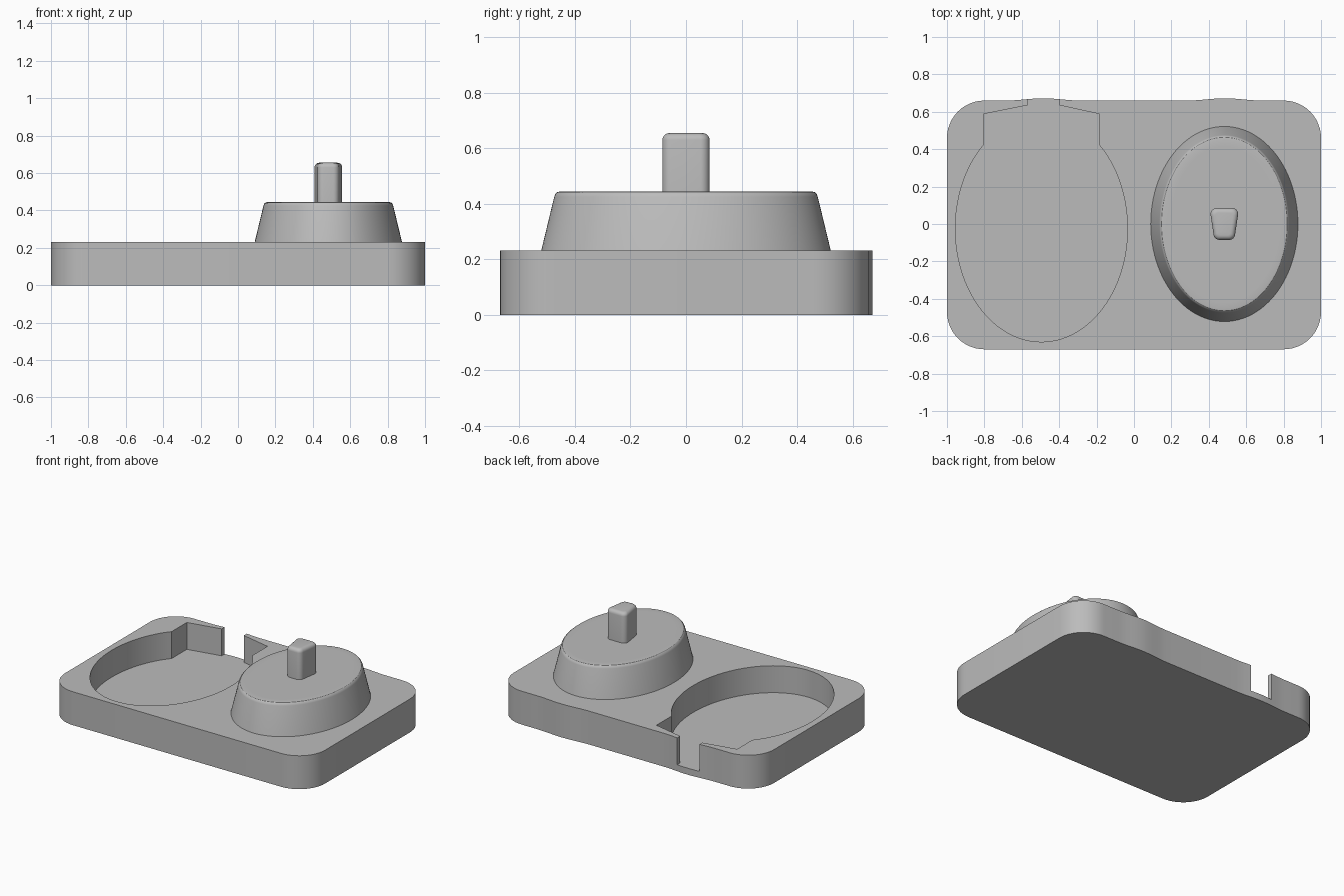
import bpy, bmesh
from math import sin, cos, pi

cube = bpy.data.objects.get("Cube")
if cube:
    bpy.data.objects.remove(cube, do_unlink=True)

grey = bpy.data.materials.new("matte grey")
grey.use_nodes = True
grey.diffuse_color = (0.5, 0.5, 0.5, 1)
grey.node_tree.nodes["Principled BSDF"].inputs["Base Color"].default_value = (0.5, 0.5, 0.5, 1)


def arc(cx, cy, rx, ry, start, end, steps):
    angles = [start + (end - start) * i / steps for i in range(steps + 1)]
    return [(cx + rx * cos(a), cy + ry * sin(a)) for a in angles]


def loft(name, rings):
    """Solid through stacked outlines, given as (z, points) pairs."""
    bm = bmesh.new()
    loops = [[bm.verts.new((x, y, z)) for x, y in pts] for z, pts in rings]
    n = len(loops[0])
    for low, high in zip(loops, loops[1:]):
        for i in range(n):
            j = (i + 1) % n
            bm.faces.new((low[i], low[j], high[j], high[i]))
    bm.faces.new(loops[0][::-1])
    bm.faces.new(loops[-1])
    bmesh.ops.recalc_face_normals(bm, faces=bm.faces)
    mesh = bpy.data.meshes.new(name)
    bm.to_mesh(mesh)
    bm.free()
    mesh.materials.append(grey)
    obj = bpy.data.objects.new(name, mesh)
    bpy.context.collection.objects.link(obj)
    return obj


def activate(obj):
    bpy.ops.object.select_all(action='DESELECT')
    obj.select_set(True)
    bpy.context.view_layer.objects.active = obj


def smooth(obj):
    activate(obj)
    bpy.ops.object.shade_smooth_by_angle(angle=pi / 6)


# Base slab: rounded corners and two shallow bulges along the back edge
HEIGHT, R, FRONT, BACK = 0.232, 0.2, -0.67, 0.66
outline = arc(-1 + R, FRONT + R, R, R, pi, 1.5 * pi, 12)
outline += arc(1 - R, FRONT + R, R, R, 1.5 * pi, 2 * pi, 12)
outline += arc(1 - R, BACK - R, R, R, 0, pi / 2, 12)
for centre in (0.485, -0.485):
    for i in range(13):
        t = 1 - i / 6
        outline.append((centre + 0.2 * t, BACK + 0.006 * (1 + cos(pi * t))))
outline += arc(-1 + R, BACK - R, R, R, pi / 2, pi, 12)
base = loft("base", [(0, outline), (HEIGHT, outline)])

# Oval pocket with a squared back end and a cable slot through the back wall
CX, CY, RX, RY, HALF = -0.495, -0.025, 0.46, 0.605, 0.31
edge_y = CY + RY * (1 - (HALF / RX) ** 2) ** 0.5
start = pi - math_angle if (math_angle := None) else None
oval = [(x, y) for x, y in arc(CX, CY, RX, RY, -1.5 * pi, pi / 2, 128)
        if y < edge_y - 0.005]
pocket = oval + [(CX + HALF, edge_y), (CX + HALF, 0.588), (-0.4, 0.635),
                 (-0.4, 0.75), (-0.57, 0.75), (-0.57, 0.635),
                 (CX - HALF, 0.588), (CX - HALF, edge_y)]
cutter = loft("pocket_cutter", [(0.045, pocket), (0.4, pocket)])
cutter.hide_render = True
cut = base.modifiers.new("pocket", 'BOOLEAN')
cut.operation, cut.solver, cut.object = 'DIFFERENCE', 'EXACT', cutter
activate(base)
bpy.ops.object.modifier_apply(modifier=cut.name)
bpy.data.objects.remove(cutter, do_unlink=True)
smooth(base)

# Tapered oval pedestal with a softly rounded rim
DX = 0.483
rings = [(HEIGHT - 0.01, 0.396, 0.524), (0.425, 0.347, 0.475), (0.436, 0.343, 0.471),
         (0.443, 0.335, 0.463), (0.445, 0.322, 0.45), (0.445, 0.29, 0.418)]
pedestal = loft("pedestal", [(z, arc(DX, 0, rx, ry, 0, 2 * pi, 96)[:-1])
                             for z, rx, ry in rings])
smooth(pedestal)


# Charging plug: rounded block, narrower towards the front
def plug_outline(inset):
    r = 0.032 - inset * 0.6
    pts = []
    for k, (sx, sy, half) in enumerate([(1, 1, 0.074), (-1, 1, 0.074),
                                        (-1, -1, 0.058), (1, -1, 0.058)]):
        cx, cy = sx * (half - inset - r), sy * (0.085 - inset - r)
        pts += arc(DX + cx, cy, r, r, k * pi / 2, (k + 1) * pi / 2, 6)
    return pts


TOP, BEVEL = 0.655, 0.025
plug_rings = [(0.43, plug_outline(0))]
for i in range(6):
    a = i / 5 * pi / 2
    plug_rings.append((TOP - BEVEL + BEVEL * sin(a), plug_outline(BEVEL * (1 - cos(a)))))
plug = loft("plug", plug_rings)
smooth(plug)
